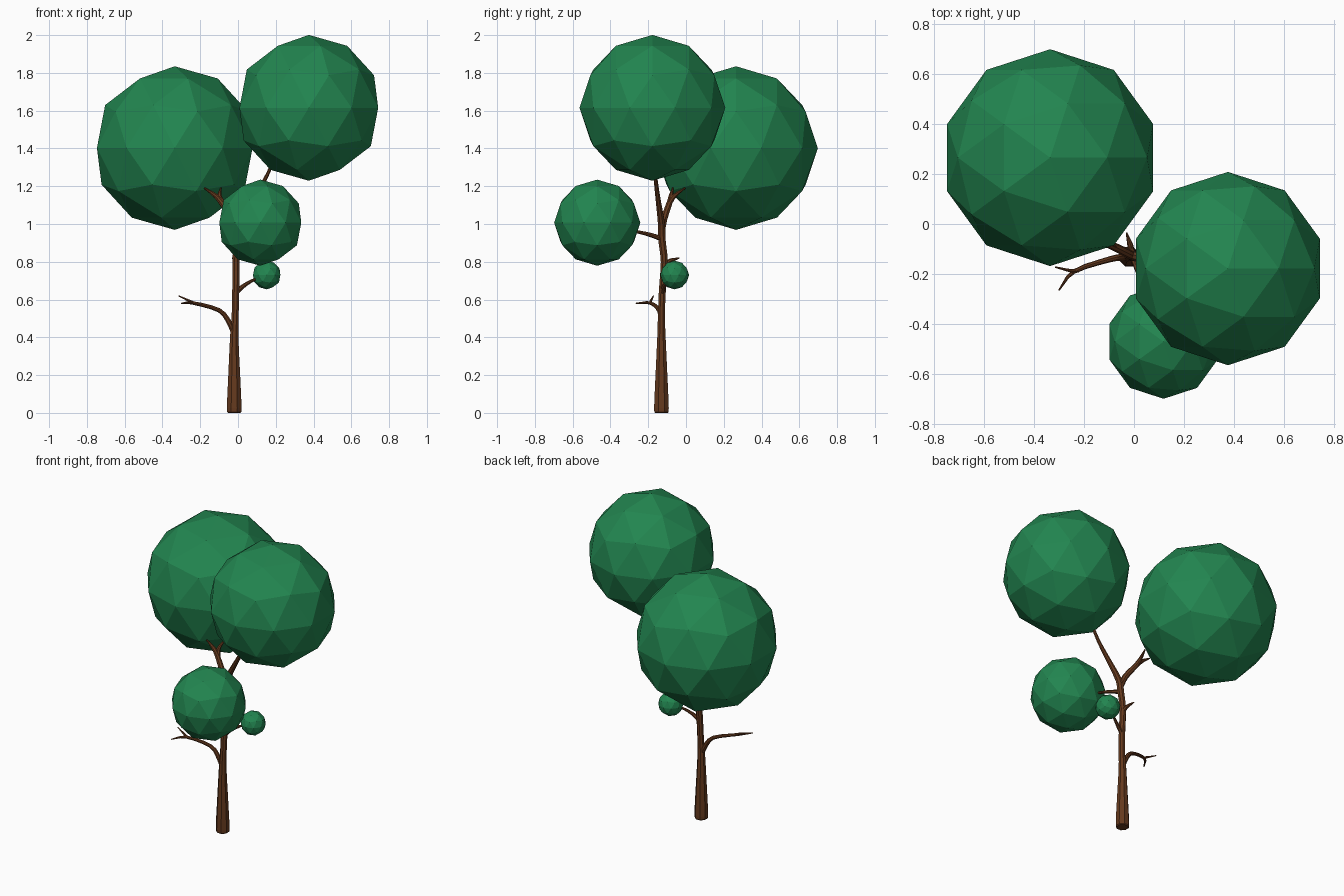
import bpy, bmesh, math
from mathutils import Vector

if "Cube" in bpy.data.objects:
    bpy.data.objects.remove(bpy.data.objects["Cube"])


def material(name, rgb):
    m = bpy.data.materials.new(name)
    m.diffuse_color = (*rgb, 1)
    m.use_nodes = True
    m.node_tree.nodes["Principled BSDF"].inputs["Base Color"].default_value = m.diffuse_color
    return m


BARK = material("bark", (0.13, 0.042, 0.013))
LEAF = material("leaf", (0.016, 0.235, 0.08))


def smooth_path(points, steps=3):
    """Catmull-Rom through (x, y, z, radius) points."""
    p = [Vector(q) for q in points]
    p = [2 * p[0] - p[1]] + p + [2 * p[-1] - p[-2]]
    out = []
    for a, b, c, d in zip(p, p[1:], p[2:], p[3:]):
        for i in range(steps):
            t = i / steps
            out.append(0.5 * (2 * b + (c - a) * t + (2 * a - 5 * b + 4 * c - d) * t * t
                              + (3 * b - a - 3 * c + d) * t ** 3))
    return out + [p[-2]]


def limb(name, points, sides=8):
    path = smooth_path(points)
    bm = bmesh.new()
    rings = []
    for i, p in enumerate(path):
        tangent = (path[min(i + 1, len(path) - 1)] - path[max(i - 1, 0)]).to_3d()
        turn = Vector((0, 0, 1)).rotation_difference(tangent.normalized())
        ring = []
        for k in range(sides):
            a = 2 * math.pi * (k + 0.5) / sides
            ring.append(bm.verts.new(p.to_3d() + turn @ Vector((math.cos(a), math.sin(a), 0)) * p.w))
        rings.append(ring)
    for lo, hi in zip(rings, rings[1:]):
        for k in range(sides):
            n = (k + 1) % sides
            bm.faces.new((lo[k], lo[n], hi[n], hi[k]))
    bm.faces.new(rings[0][::-1])
    bm.faces.new(rings[-1])
    mesh = bpy.data.meshes.new(name)
    bm.to_mesh(mesh)
    bm.free()
    mesh.materials.append(BARK)
    bpy.context.collection.objects.link(bpy.data.objects.new(name, mesh))


def foliage(name, centre, radius):
    bpy.ops.mesh.primitive_ico_sphere_add(subdivisions=2, radius=radius, location=centre)
    ob = bpy.context.object
    ob.name = name
    ob.data.materials.append(LEAF)


# Trunk, flowing into the branch that holds the top crown
limb("trunk", [(-.02, -.13, 0, .036), (-.02, -.13, .025, .042), (-.02, -.13, .2, .034),
               (-.02, -.13, .4, .024), (-.015, -.13, .52, .02), (-.012, -.125, .65, .02),
               (-.01, -.115, .8, .02), (-.005, -.128, .92, .021), (.01, -.13, 1.0, .02),
               (.07, -.145, 1.11, .015), (.14, -.16, 1.23, .011), (.2, -.17, 1.36, .008)])

# Low bare branch with a forked tip
limb("low_branch", [(-.02, -.13, .41, .014), (-.045, -.133, .475, .015), (-.1, -.142, .543, .012),
                    (-.24, -.19, .582, .009), (-.3, -.265, .58, .003)])
limb("low_branch_twig", [(-.22, -.185, .578, .008), (-.25, -.187, .59, .007), (-.315, -.172, .62, .003)])

# Short branch to the smallest leaf ball
limb("small_branch", [(-.012, -.125, .63, .013), (.02, -.118, .665, .012),
                      (.075, -.095, .7, .008), (.13, -.07, .72, .005)])

# Bare stub at the back
limb("back_stub", [(-.01, -.12, .78, .013), (-.015, -.085, .805, .012), (-.03, -.035, .82, .003)])

# Branch to the front leaf ball
limb("front_branch", [(-.005, -.125, .92, .014), (.012, -.175, .938, .012),
                      (.035, -.24, .955, .009), (.06, -.33, .97, .006)])

# Forked branch to the large crown
limb("crown_branch", [(0, -.13, .95, .018), (-.03, -.115, 1.03, .018), (-.085, -.088, 1.11, .016),
                      (-.12, -.078, 1.15, .013), (-.178, -.07, 1.19, .004)])
limb("crown_branch_twig", [(-.08, -.09, 1.105, .014), (-.098, -.06, 1.15, .012), (-.09, -.005, 1.19, .004)])

# Leaf balls
foliage("large_crown", (-.335, .265, 1.402), .433)
foliage("top_crown", (.375, -.178, 1.615), .386)
foliage("front_leaf_ball", (.118, -.47, 1.007), .228)
foliage("small_leaf_ball", (.152, -.06, .73), .076)
